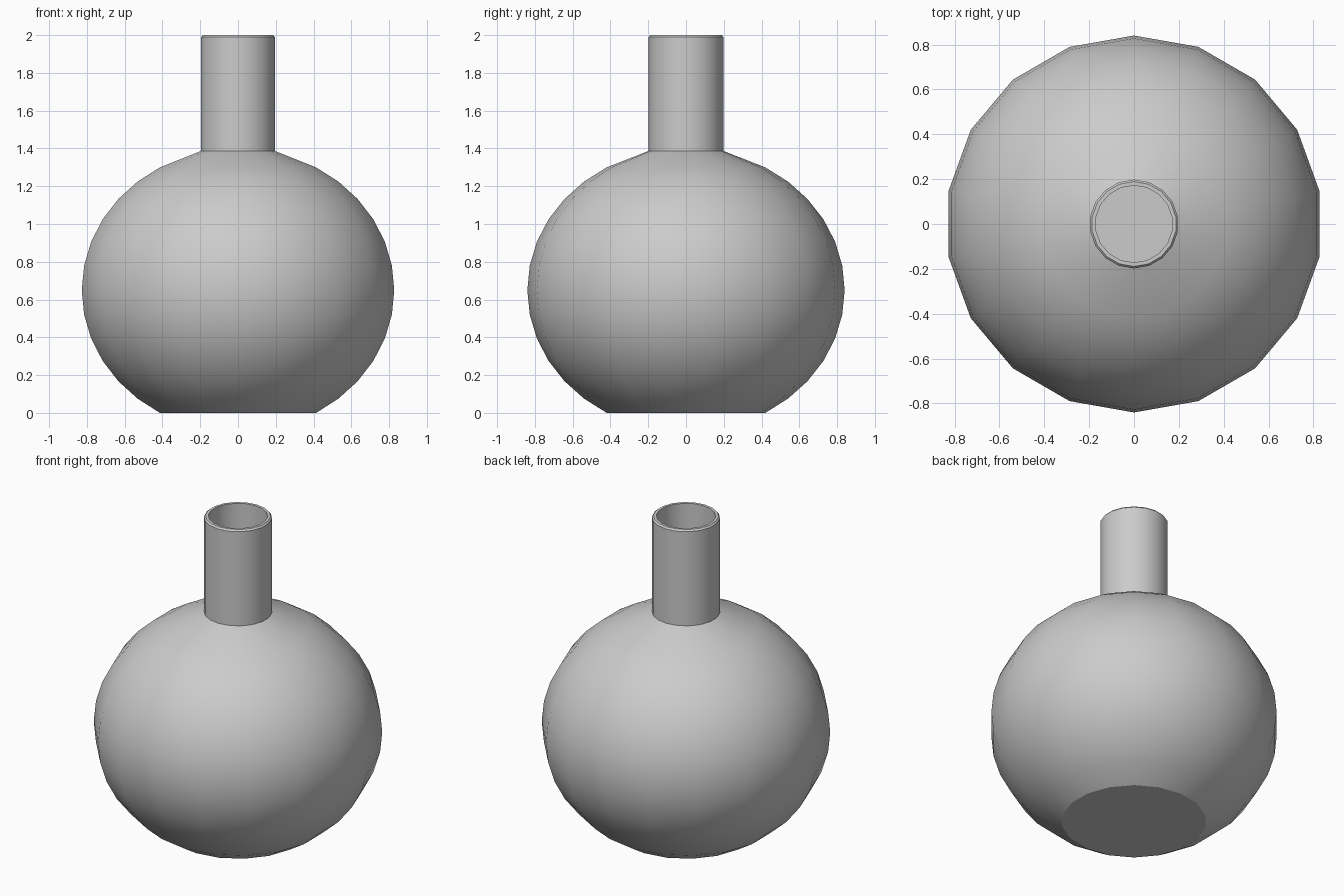
import bpy, bmesh
from math import sin, cos, radians, pi

if "Cube" in bpy.data.objects:
    bpy.data.objects.remove(bpy.data.objects["Cube"])

SIDES = 18
WALL = 0.026


def bulb(rx, rz, low, high):
    """Profile points of the flattened sphere, in 10 degree steps."""
    return [(rx * cos(radians(a)), 0.65 + rz * sin(radians(a)))
            for a in range(low, high + 1, 10)]


# Outer profile from the base up to the rim
outer = bulb(0.84, 0.75, -60, 60)
outer[0] = (0.42, 0.0)
outer += [(0.198, 1.387), (0.198, 1.99), (0.189, 2.0)]

# Inner profile from the rim back down to the inside floor
inner = [(0.172, 2.0), (0.172, 1.37)]
inner += bulb(0.84 - WALL, 0.75 - WALL, -60, 60)[::-1]
profile = outer + inner

# Lathe the profile, then close the base and inside floor
bm = bmesh.new()
rings = []
for r, z in profile:
    rings.append([bm.verts.new((r * cos(pi / 2 + 2 * pi * i / SIDES),
                                r * sin(pi / 2 + 2 * pi * i / SIDES), z))
                  for i in range(SIDES)])
for a, b in zip(rings, rings[1:]):
    for i in range(SIDES):
        j = (i + 1) % SIDES
        bm.faces.new((a[i], a[j], b[j], b[i]))
bm.faces.new(rings[0][::-1])
bm.faces.new(rings[-1])
bmesh.ops.recalc_face_normals(bm, faces=bm.faces[:])

mesh = bpy.data.meshes.new("round_vase")
bm.to_mesh(mesh)
bm.free()
vase = bpy.data.objects.new("round_vase", mesh)
bpy.context.collection.objects.link(vase)

# Smooth body with crisp rim, neck joint and base
bpy.context.view_layer.objects.active = vase
vase.select_set(True)
bpy.ops.object.shade_smooth_by_angle(angle=radians(30))
